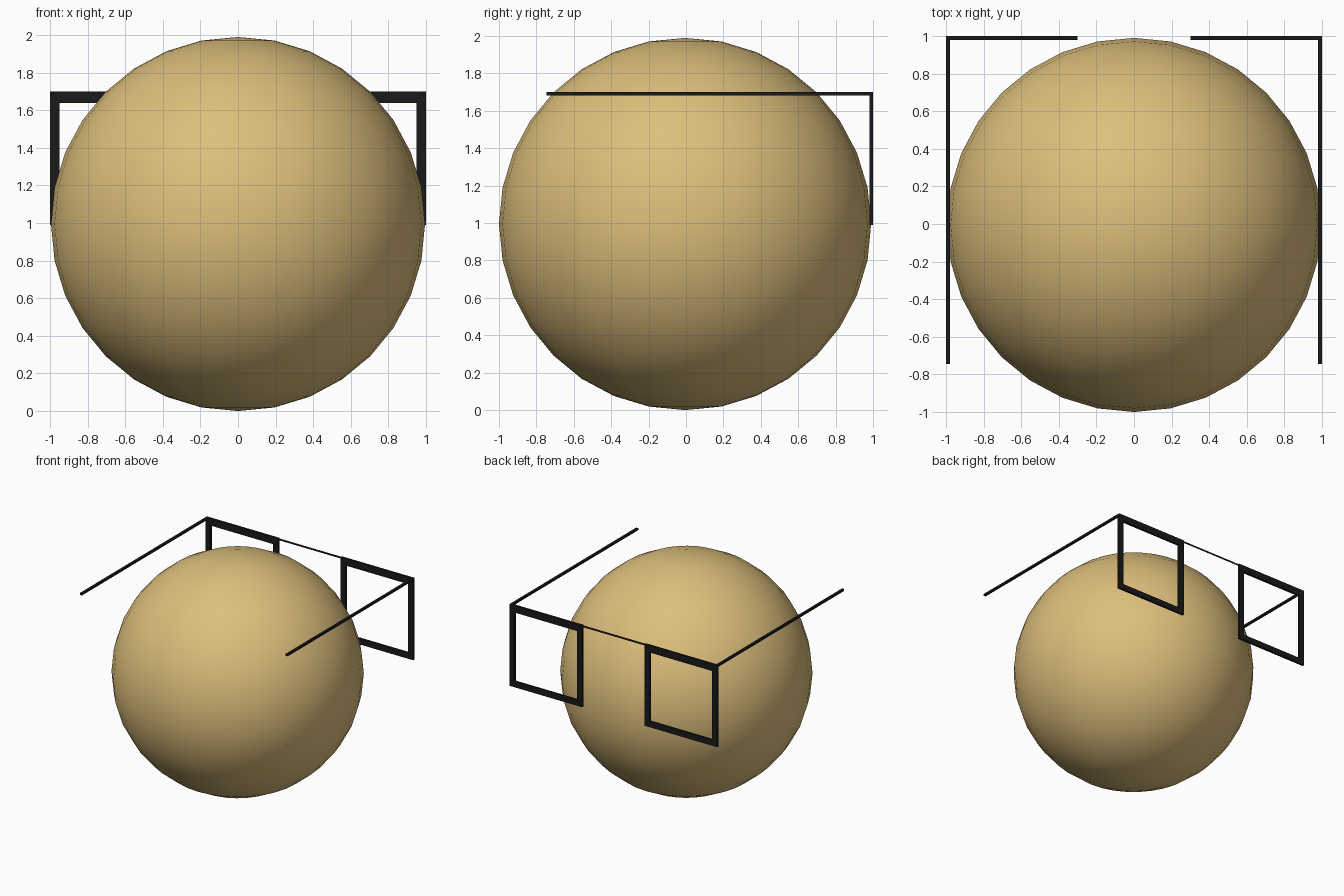
import bpy, bmesh

if "Cube" in bpy.data.objects:
    bpy.data.objects.remove(bpy.data.objects["Cube"])


def material(name, color):
    m = bpy.data.materials.new(name)
    m.diffuse_color = color
    m.use_nodes = True
    m.node_tree.nodes["Principled BSDF"].inputs["Base Color"].default_value = m.diffuse_color
    return m


tan = material("tan", (0.72, 0.52, 0.2, 1))
black = material("black", (0.01, 0.01, 0.01, 1))


def make(name, verts, faces, mat):
    me = bpy.data.meshes.new(name)
    me.from_pydata(verts, [], faces)
    bm = bmesh.new()
    bm.from_mesh(me)
    bmesh.ops.recalc_face_normals(bm, faces=bm.faces)
    bm.to_mesh(me)
    bm.free()
    ob = bpy.data.objects.new(name, me)
    bpy.context.collection.objects.link(ob)
    me.materials.append(mat)
    return ob


def box(name, x, y, z, mat):
    v = [(a, b, c) for a in x for b in y for c in z]
    f = [(0, 1, 3, 2), (4, 6, 7, 5), (0, 4, 5, 1),
         (2, 3, 7, 6), (0, 2, 6, 4), (1, 5, 7, 3)]
    return make(name, v, f, mat)


def rim(name, outer, inner, y, mat):
    # rectangular ring in the xz plane, extruded along y
    v = []
    for yy in y:
        for x0, x1, z0, z1 in (outer, inner):
            v += [(x0, yy, z0), (x1, yy, z0), (x1, yy, z1), (x0, yy, z1)]
    f = []
    for i in range(4):
        j = (i + 1) % 4
        f += [(i, j, 4 + j, 4 + i), (8 + i, 12 + i, 12 + j, 8 + j),
              (i, 8 + i, 8 + j, j), (4 + i, 4 + j, 12 + j, 12 + i)]
    return make(name, v, f, mat)


# Round head
bpy.ops.mesh.primitive_uv_sphere_add(segments=32, ring_count=16, radius=0.995,
                                     location=(0, -0.005, 0.995))
head = bpy.context.object
head.name = "head_ball"
head.data.materials.append(tan)
bpy.ops.object.shade_smooth()

# Glasses: rims and temples on both sides
for side, s in (("left", -1), ("right", 1)):
    outer = (*sorted((0.3 * s, s)), 0.99, 1.70)
    inner = (*sorted((0.35 * s, 0.95 * s)), 1.04, 1.64)
    rim("lens_rim_" + side, outer, inner, (0.98, 1.0), black)
    box("temple_" + side, sorted((0.98 * s, s)), (-0.745, 0.98),
        (1.683, 1.70), black)

# Paper-thin bridge between the rims
make("bridge", [(-0.3, 0.99, 1.683), (0.3, 0.99, 1.683),
                (0.3, 0.99, 1.70), (-0.3, 0.99, 1.70)], [(0, 1, 2, 3)], black)
